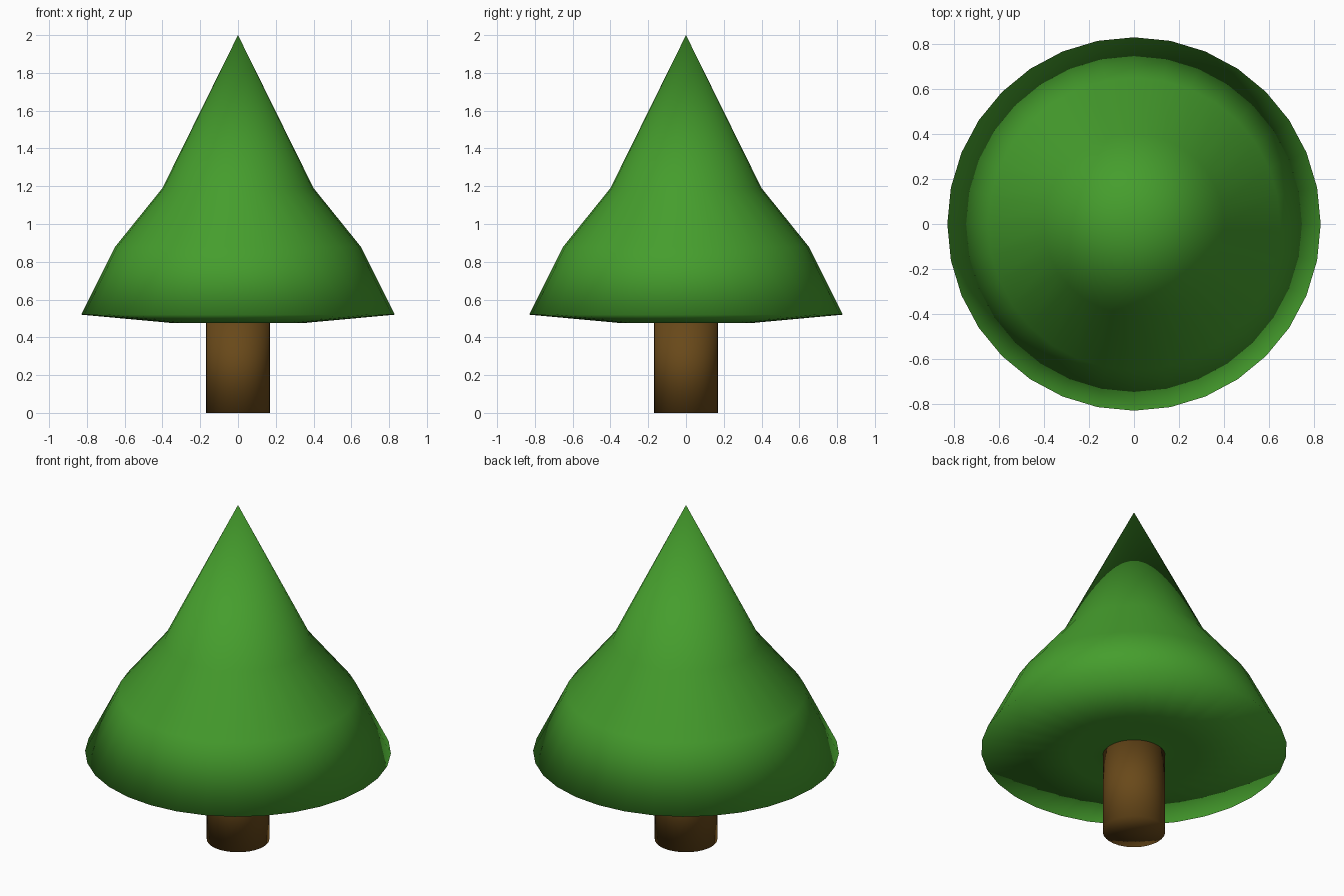
import bpy, bmesh
from math import cos, sin, tau

if "Cube" in bpy.data.objects:
    bpy.data.objects.remove(bpy.data.objects["Cube"])

SIDES = 32


def material(name, rgb):
    mat = bpy.data.materials.new(name)
    mat.diffuse_color = (*rgb, 1)
    mat.use_nodes = True
    mat.node_tree.nodes["Principled BSDF"].inputs["Base Color"].default_value = mat.diffuse_color
    return mat


def revolve(name, profile, mat):
    """Spin (radius, z) points around z; zero radius makes a pole."""
    bm = bmesh.new()
    rings = []
    for r, z in profile:
        n = SIDES if r > 0 else 1
        rings.append([bm.verts.new((r * cos(tau * i / SIDES), r * sin(tau * i / SIDES), z))
                      for i in range(n)])
    for a, b in zip(rings, rings[1:]):
        for i in range(SIDES):
            j = (i + 1) % SIDES
            quad = [a[i % len(a)], a[j % len(a)], b[j % len(b)], b[i % len(b)]]
            bm.faces.new(list(dict.fromkeys(quad)))
    bmesh.ops.recalc_face_normals(bm, faces=bm.faces)
    for f in bm.faces:
        f.smooth = True
    mesh = bpy.data.meshes.new(name)
    bm.to_mesh(mesh)
    bm.free()
    mesh.materials.append(mat)
    obj = bpy.data.objects.new(name, mesh)
    bpy.context.collection.objects.link(obj)
    return obj


green = material("leaf_green", (0.06, 0.34, 0.026))
brown = material("bark_brown", (0.14, 0.066, 0.01))

# Foliage: tip, shoulder, skirt, rim, then the shallow underside with its collar
revolve("foliage", [(0, 2.0), (0.4, 1.19), (0.65, 0.88), (0.83, 0.52),
                    (0.34, 0.475), (0.245, 0.487), (0.17, 0.477), (0, 0.477)], green)

# Trunk: plain cylinder running up to the collar
revolve("trunk", [(0, 0), (0.17, 0), (0.17, 0.48), (0, 0.48)], brown)
